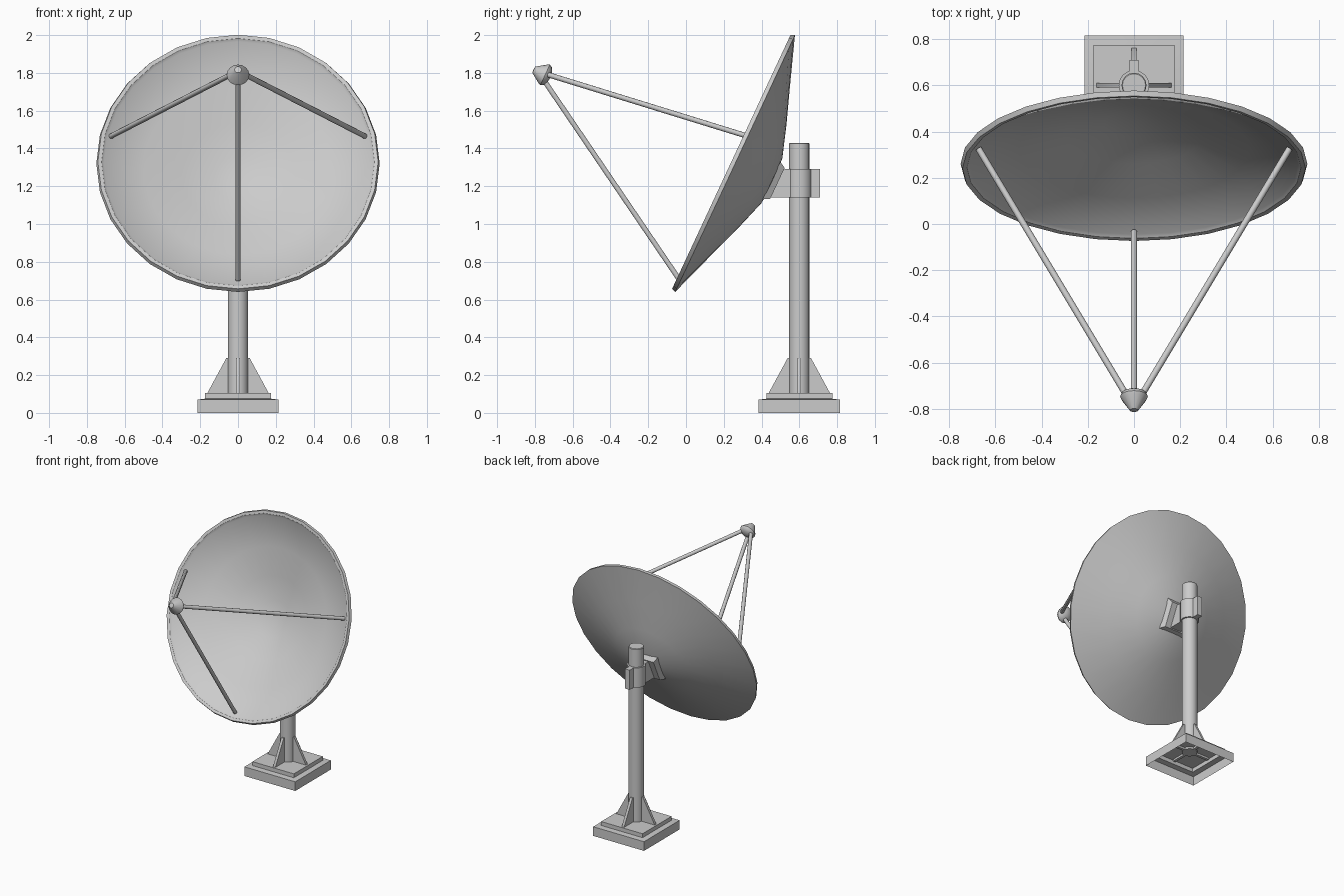
import bpy, bmesh, math
from mathutils import Matrix, Vector

if "Cube" in bpy.data.objects:
    bpy.data.objects.remove(bpy.data.objects["Cube"], do_unlink=True)

grey = bpy.data.materials.new("light_grey_metal")
grey.use_nodes = True
COLOUR = (0.6, 0.6, 0.6, 1)
grey.diffuse_color = COLOUR
grey.node_tree.nodes["Principled BSDF"].inputs["Base Color"].default_value = COLOUR

POLE_Y = 0.6
# Dish frame: origin at the rim centre, local z along the dish axis
DISH = Matrix.Translation((0, 0.26, 1.32)) @ Matrix.Rotation(math.radians(65), 4, "X")


def finish(name, bm, matrix=Matrix(), angle=35, fix_normals=True):
    if fix_normals:
        bmesh.ops.recalc_face_normals(bm, faces=bm.faces)
    mesh = bpy.data.meshes.new(name)
    bm.to_mesh(mesh)
    bm.free()
    mesh.transform(matrix)
    mesh.materials.append(grey)
    obj = bpy.data.objects.new(name, mesh)
    bpy.context.collection.objects.link(obj)
    bpy.ops.object.select_all(action="DESELECT")
    obj.select_set(True)
    bpy.context.view_layer.objects.active = obj
    bpy.ops.object.shade_smooth_by_angle(angle=math.radians(angle))
    return obj


def lathe(name, profile, sides, matrix=Matrix(), angle=35):
    """Spin (radius, height) points around local z; a zero radius closes an end."""
    bm = bmesh.new()
    rings = []
    for r, z in profile:
        if r == 0:
            rings.append([bm.verts.new((0, 0, z))] * sides)
        else:
            rings.append([bm.verts.new((r * math.cos(a), r * math.sin(a), z))
                          for a in (math.tau * i / sides for i in range(sides))])
    for low, high in zip(rings, rings[1:]):
        for i in range(sides):
            j = (i + 1) % sides
            bm.faces.new(dict.fromkeys((low[i], low[j], high[j], high[i])))
    return finish(name, bm, matrix, angle)


def prism(name, outline, half_width, matrix=Matrix()):
    """Extrude a (y, z) outline across x."""
    bm = bmesh.new()
    face = bm.faces.new([bm.verts.new((-half_width, y, z)) for y, z in outline])
    new = bmesh.ops.extrude_face_region(bm, geom=[face])["geom"]
    bmesh.ops.translate(bm, vec=(2 * half_width, 0, 0),
                        verts=[v for v in new if isinstance(v, bmesh.types.BMVert)])
    return finish(name, bm, matrix)


def rod(name, start, end, radius):
    start, end = Vector(start), Vector(end)
    span = end - start
    place = Matrix.Translation(start) @ span.to_track_quat("Z", "Y").to_matrix().to_4x4()
    lathe(name, [(0, 0), (radius, 0), (radius, span.length), (0, span.length)], 10, place, 50)


# Stepped square base, hollow underneath
bm = bmesh.new()
rings = [[bm.verts.new((sx * h, sy * h, z)) for sx, sy in ((-1, -1), (1, -1), (1, 1), (-1, 1))]
         for h, z in ((0.215, 0), (0.215, 0.07), (0.175, 0.075), (0.175, 0.105))]
for low, high in zip(rings, rings[1:]):
    for i in range(4):
        j = (i + 1) % 4
        bm.faces.new((low[i], low[j], high[j], high[i]))
bm.faces.new(rings[-1])
finish("base", bm, Matrix.Translation((0, POLE_Y, 0)), fix_normals=False)

# Pole and its four triangular gussets
pole_place = Matrix.Translation((0, POLE_Y, 0))
lathe("pole", [(0, 0.09), (0.054, 0.09), (0.054, 1.425), (0.05, 1.43), (0, 1.43)], 16, pole_place)
for i, side in enumerate(("back", "left", "front", "right")):
    prism("gusset_" + side, [(0.04, 0.09), (0.165, 0.09), (0.165, 0.1), (0.062, 0.29), (0.04, 0.29)],
          0.01, pole_place @ Matrix.Rotation(-i * math.pi / 2, 4, "Z"))

# Clamp around the pole, with a rear flange and an arm to the dish
lathe("clamp_collar", [(0.054, 1.14), (0.066, 1.14), (0.066, 1.29), (0.054, 1.29)], 16, pole_place)
prism("clamp_flange", [(0.64, 1.14), (0.71, 1.14), (0.71, 1.29), (0.64, 1.29)], 0.02)
prism("clamp_arm", [(0.44, 1.14), (0.59, 1.14), (0.59, 1.29), (0.51, 1.29)], 0.045)

# Tapered square mounting plate behind the dish
bm = bmesh.new()
bmesh.ops.create_cone(bm, cap_ends=True, segments=4, radius1=0.09 * math.sqrt(2),
                      radius2=0.11 * math.sqrt(2), depth=0.035)
finish("mount_plate", bm, DISH @ Matrix.Translation((0, 0, -0.23)) @ Matrix.Rotation(math.pi / 4, 4, "Z"))

# Dish: back shell, rolled rim, then inner bowl
lathe("dish", [(0, -0.225), (0.13, -0.215), (0.3, -0.16), (0.5, -0.088), (0.735, -0.005),
               (0.75, 0), (0.742, 0.022), (0.722, 0.018), (0.71, 0.005),
               (0.5, -0.07), (0.3, -0.14), (0.13, -0.19), (0, -0.2)], 28, DISH)

# Feed horn: shallow dome facing the dish, blunt cone pointing away
lathe("feed_horn", [(0, 1.078), (0.03, 1.083), (0.052, 1.095), (0.06, 1.11), (0.055, 1.122),
                    (0.018, 1.176), (0, 1.178)], 16, DISH)

# Three struts holding the feed horn
rod("strut_bottom", (0, -0.035, 0.705), (0, -0.755, 1.765), 0.014)
for side, sx in (("left", 1), ("right", -1)):
    rod("strut_" + side, (sx * 0.672, 0.325, 1.465), (sx * 0.03, -0.745, 1.795), 0.014)
